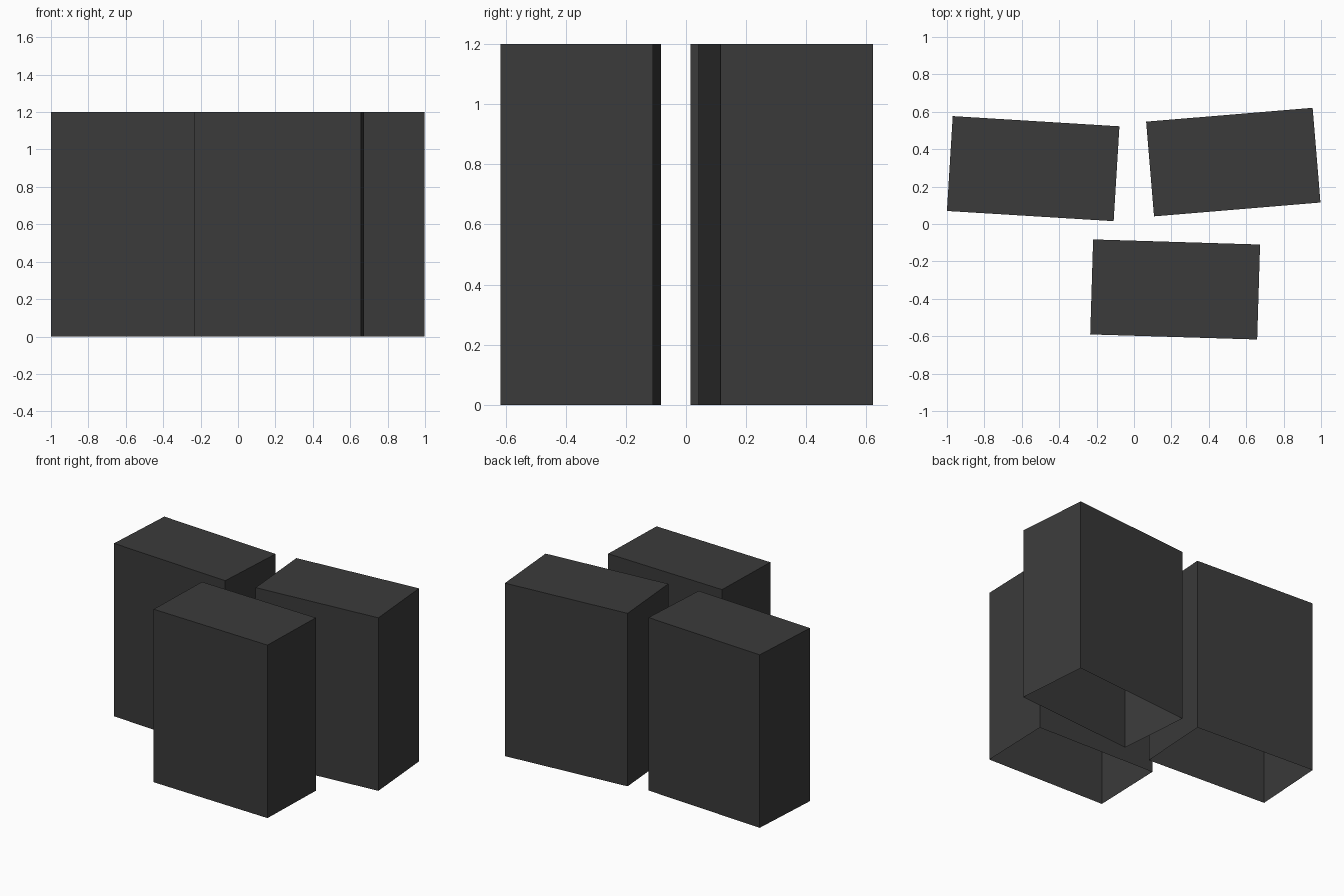
import bpy
import bmesh
import math
from mathutils import Matrix

cube = bpy.data.objects.get("Cube")
if cube:
    bpy.data.objects.remove(cube, do_unlink=True)

WIDTH, DEPTH, HEIGHT = 0.893, 0.508, 1.2

# Single dark grey material
grey = bpy.data.materials.new("dark_grey")
grey.use_nodes = True
colour = (0.043, 0.043, 0.043, 1)
grey.diffuse_color = colour
grey.node_tree.nodes["Principled BSDF"].inputs["Base Color"].default_value = colour


def add_block(name, x, y, turn):
    """Upright block, open underneath, standing on the ground."""
    bm = bmesh.new()
    bmesh.ops.create_cube(bm, size=1, matrix=Matrix.Diagonal((WIDTH, DEPTH, HEIGHT, 1)))
    bmesh.ops.translate(bm, verts=bm.verts, vec=(0, 0, HEIGHT / 2))
    bm.normal_update()
    underside = [f for f in bm.faces if f.normal.z < -0.5]
    bmesh.ops.delete(bm, geom=underside, context="FACES_ONLY")
    mesh = bpy.data.meshes.new(name)
    bm.to_mesh(mesh)
    bm.free()
    mesh.materials.append(grey)
    block = bpy.data.objects.new(name, mesh)
    block.location = (x, y, 0)
    block.rotation_euler.z = math.radians(turn)
    bpy.context.collection.objects.link(block)


# Three slightly turned blocks
add_block("back_right_block", -0.539, 0.296, -3.5)
add_block("back_left_block", 0.531, 0.331, 4.75)
add_block("front_block", 0.22, -0.35, -1.75)
